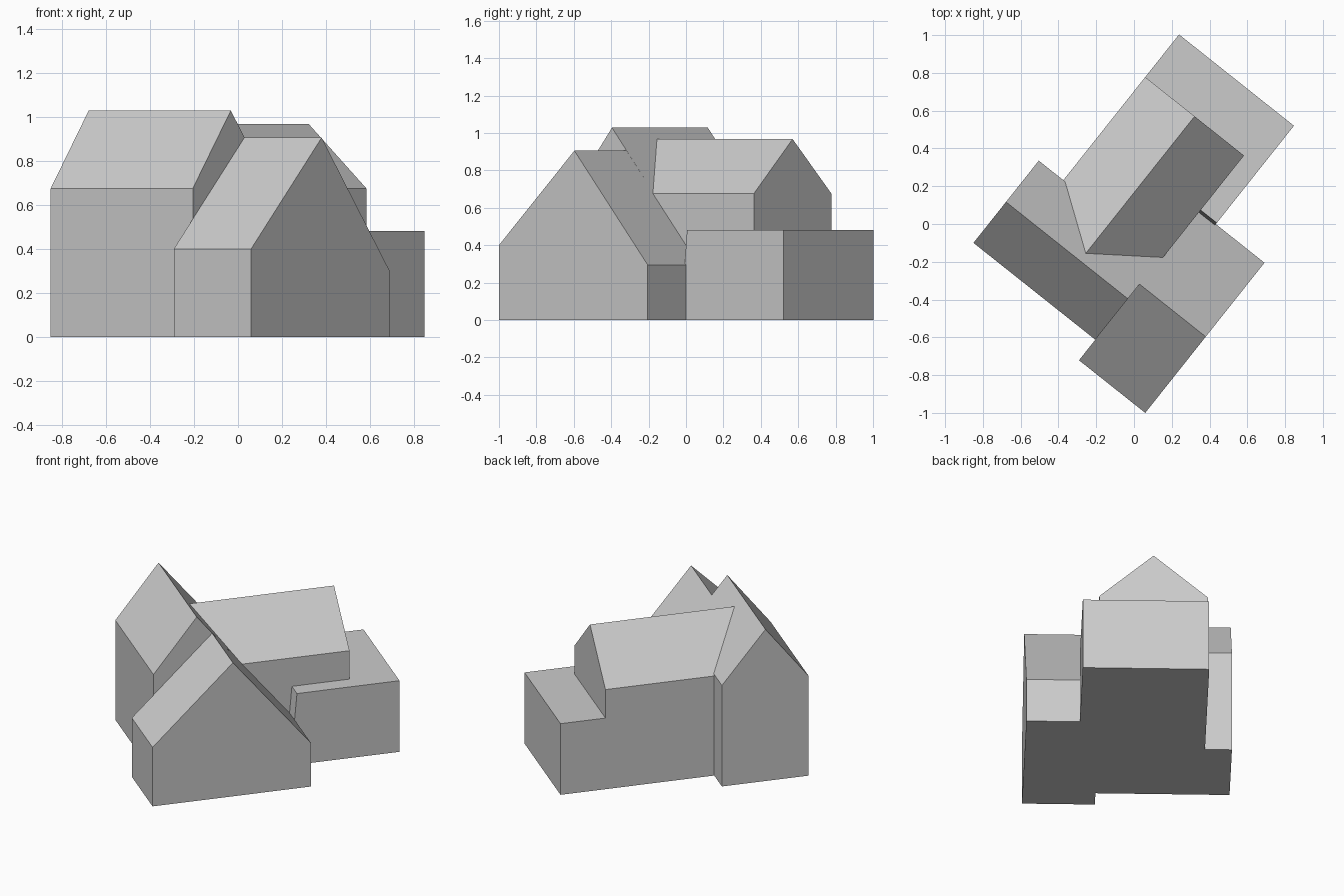
import bpy
import bmesh
from mathutils import Vector

cube = bpy.data.objects.get("Cube")
if cube:
    bpy.data.objects.remove(cube, do_unlink=True)

# One plain finish for walls and roofs
grey = bpy.data.materials.new("plain_grey")
grey.use_nodes = True
color = (0.6, 0.6, 0.6, 1)
grey.diffuse_color = color
grey.node_tree.nodes["Principled BSDF"].inputs["Base Color"].default_value = color

# The plan is turned: "along" follows the main ridge, "across" the rear wing
origin = Vector((-0.85, -0.1, 0))
along = Vector((0.783, -0.622, 0))
across = Vector((0.622, 0.783, 0))
up = Vector((0, 0, 1))


def block(name, profile, start, end, profile_axis, extrude_axis):
    """Extrude a (distance, height) profile between two stations."""
    bm = bmesh.new()
    verts = [bm.verts.new(origin + profile_axis * d + up * z + extrude_axis * start)
             for d, z in profile]
    face = bm.faces.new(verts)
    moved = bmesh.ops.extrude_face_region(bm, geom=[face])["geom"]
    bmesh.ops.translate(bm, vec=extrude_axis * (end - start),
                        verts=[g for g in moved if isinstance(g, bmesh.types.BMVert)])
    bmesh.ops.recalc_face_normals(bm, faces=bm.faces)
    mesh = bpy.data.meshes.new(name)
    bm.to_mesh(mesh)
    bm.free()
    mesh.materials.append(grey)
    obj = bpy.data.objects.new(name, mesh)
    bpy.context.collection.objects.link(obj)


def gable(left, right, left_eave, right_eave, ridge, ridge_height):
    """House-shaped profile with independent eave heights."""
    return [(left, 0), (right, 0), (right, right_eave),
            (ridge, ridge_height), (left, left_eave)]


# Tall main house
block("main_house", gable(0, 0.556, 0.675, 0.685, 0.277, 1.028),
      0, 0.824, across, along)

# Lower front house, its rear slope in line with the main roof
block("front_house", gable(-0.139, 0.876, 0.4, 0.295, 0.376, 0.905),
      0.824, 1.272, across, along)

# Gabled rear wing running into the main roof
block("rear_wing", gable(0.166, 0.834, 0.675, 0.675, 0.5, 0.967),
      0.3, 1.253, along, across)

# Flat-roofed annex wrapped around the rear wing
block("flat_annex", [(0.868, 0), (1.541, 0), (1.541, 0.482), (0.884, 0.482), (0.868, 0.295)],
      0.166, 0.943, across, along)
